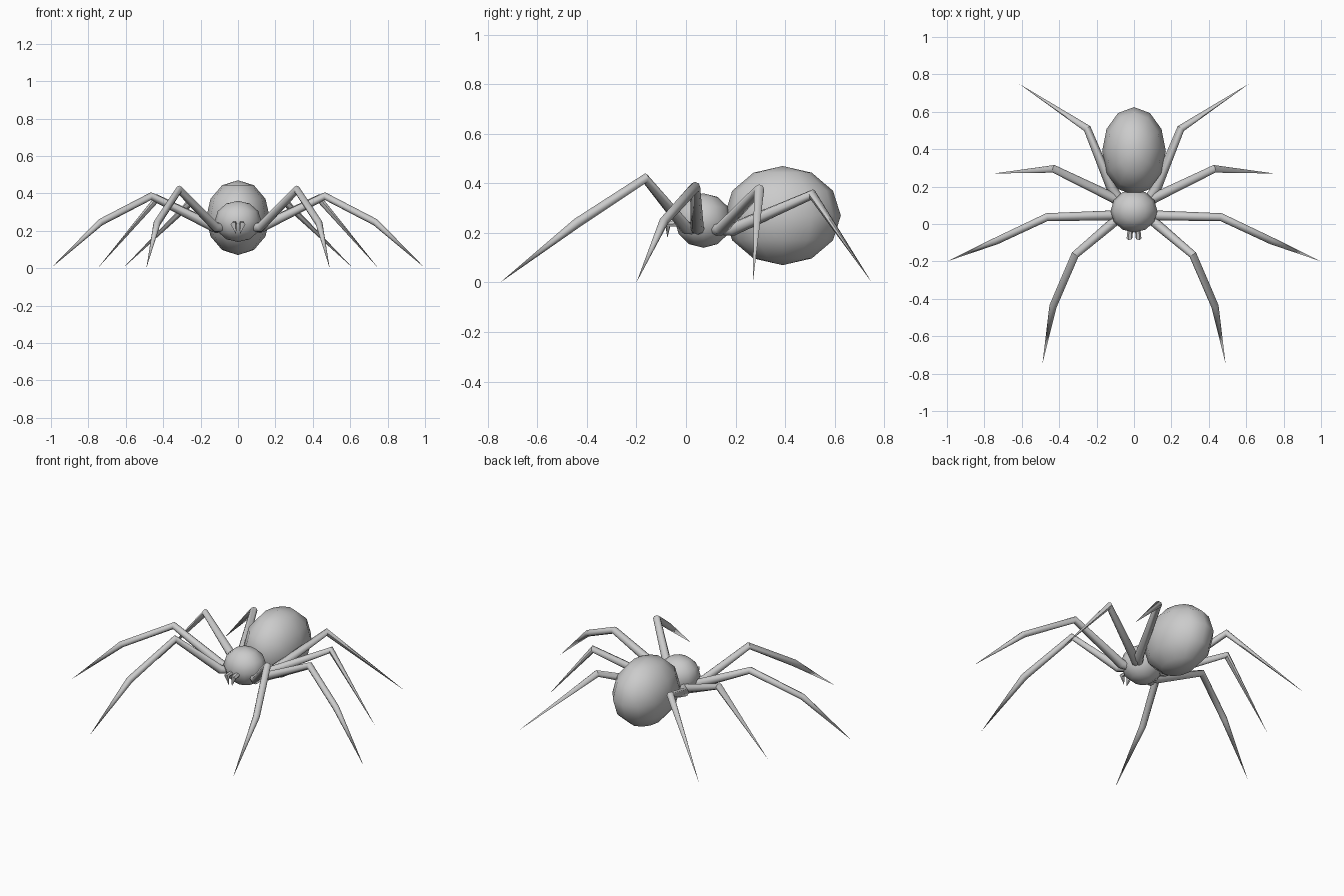
import bpy, bmesh, math
from mathutils import Vector

if "Cube" in bpy.data.objects:
    bpy.data.objects.remove(bpy.data.objects["Cube"])

grey = bpy.data.materials.new("light_grey")
grey.diffuse_color = (0.6, 0.6, 0.6, 1)
grey.use_nodes = True
grey.node_tree.nodes["Principled BSDF"].inputs["Base Color"].default_value = grey.diffuse_color


def finish(obj, name):
    obj.name = name
    obj.data.materials.append(grey)
    bpy.ops.object.select_all(action='DESELECT')
    obj.select_set(True)
    bpy.context.view_layer.objects.active = obj
    bpy.ops.object.shade_smooth_by_angle(angle=math.radians(50))


def ellipsoid(name, centre, radii):
    bpy.ops.mesh.primitive_uv_sphere_add(segments=12, ring_count=6, radius=1, location=centre)
    obj = bpy.context.object
    obj.scale = radii
    bpy.ops.object.transform_apply(location=False, rotation=False, scale=True)
    finish(obj, name)


def limb(name, joints, side, sides=8):
    """Jointed tapering tube through (x, y, z, radius) joints, ending in a point."""
    pts = [Vector((side * j[0], j[1], j[2])) for j in joints]
    bm = bmesh.new()
    rings = []
    for i, p in enumerate(pts[:-1]):
        ahead = (pts[i + 1] - p).normalized()
        back = (p - pts[i - 1]).normalized() if i else ahead
        axis = (ahead + back).normalized()          # mitred joint
        u = axis.cross(Vector((0, 0, 1))).normalized()
        v = u.cross(axis)
        rings.append([bm.verts.new(p + joints[i][3] * (
            u * math.cos(math.tau * k / sides) + v * math.sin(math.tau * k / sides)))
            for k in range(sides)])
    tip = bm.verts.new(pts[-1])
    bm.faces.new(rings[0])
    for k in range(sides):
        n = (k + 1) % sides
        for a, b in zip(rings, rings[1:]):
            bm.faces.new((a[k], a[n], b[n], b[k]))
        bm.faces.new((rings[-1][k], rings[-1][n], tip))
    bmesh.ops.recalc_face_normals(bm, faces=bm.faces)
    mesh = bpy.data.meshes.new(name)
    bm.to_mesh(mesh)
    bm.free()
    obj = bpy.data.objects.new(name, mesh)
    bpy.context.collection.objects.link(obj)
    finish(obj, name)


# Body
ellipsoid("abdomen", (0, 0.39, 0.27), (0.17, 0.235, 0.20))
ellipsoid("head", (0, 0.07, 0.25), (0.125, 0.115, 0.11))

# Legs: hip, hip joint, knee, (ankle), tip
legs = {
    "front_leg": [(.05, .06, .215, .022), (.12, 0, .22, .026), (.315, -.165, .42, .021),
                  (.433, -.44, .24, .02), (.49, -.75, 0, 0)],
    "second_leg": [(.05, .06, .215, .022), (.13, .045, .22, .027), (.465, .037, .385, .021),
                   (.735, -.09, .245, .019), (1, -.2, 0, 0)],
    "third_leg": [(.05, .09, .215, .022), (.11, .14, .215, .027), (.43, .295, .375, .021),
                  (.75, .27, 0, 0)],
    "rear_leg": [(.05, .10, .215, .022), (.12, .19, .215, .027), (.25, .51, .355, .021),
                 (.615, .75, 0, 0)],
}
# Fangs: short base bending down to a point
fang = [(.018, -.01, .24, .014), (.024, -.075, .235, .016), (.01, -.075, .18, 0)]

for side, label in ((1, "right"), (-1, "left")):
    for name, joints in legs.items():
        limb(f"{label}_{name}", joints, side)
    limb(f"{label}_fang", fang, side, 6)
